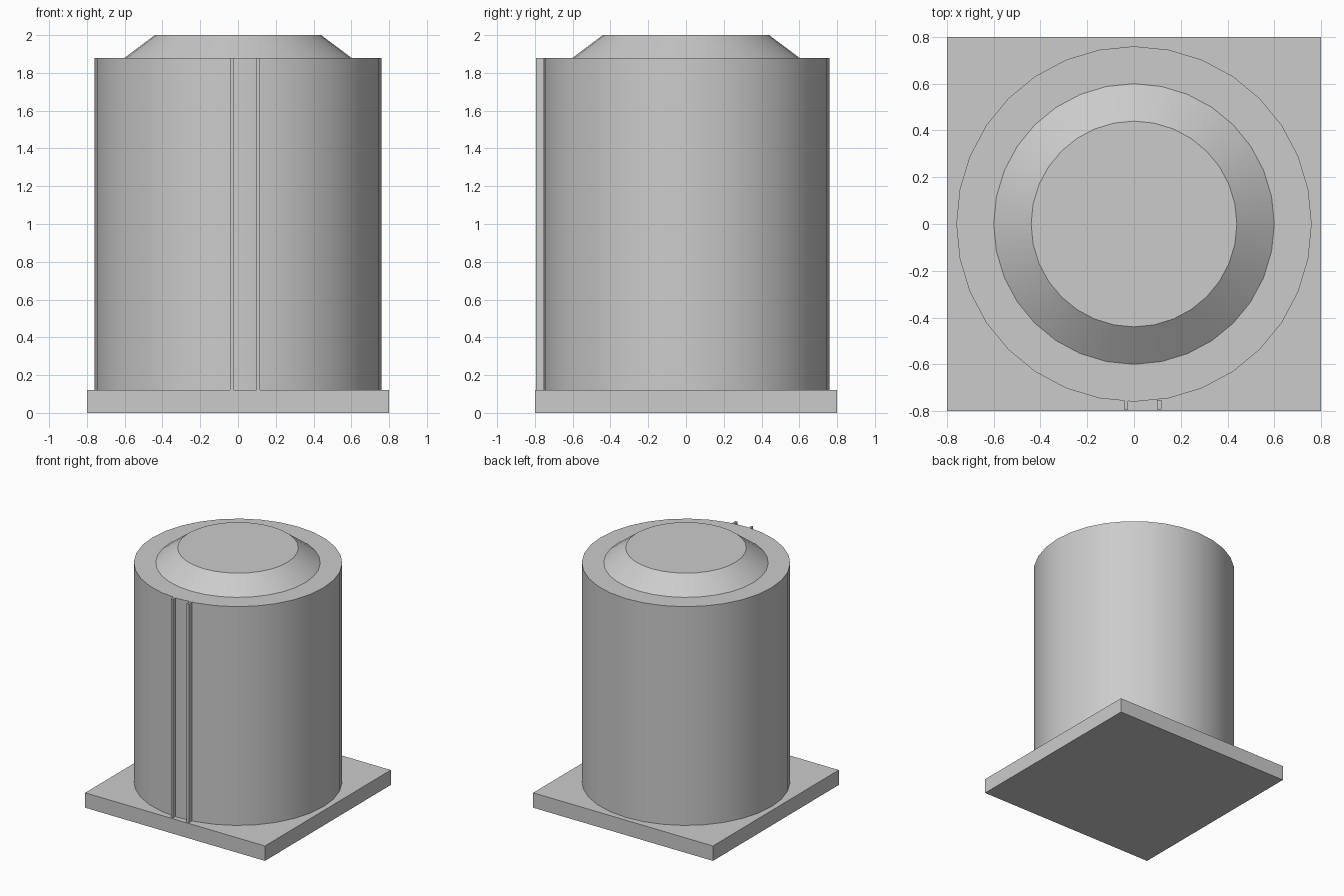
import bpy

if "Cube" in bpy.data.objects:
    bpy.data.objects.remove(bpy.data.objects["Cube"])

# One flat grey for the whole model
grey = bpy.data.materials.new("light_grey")
grey.diffuse_color = (0.6, 0.6, 0.6, 1)
grey.use_nodes = True
grey.node_tree.nodes["Principled BSDF"].inputs["Base Color"].default_value = grey.diffuse_color


def finish(name, smooth=False):
    ob = bpy.context.object
    ob.name = name
    ob.data.materials.append(grey)
    if smooth:
        bpy.ops.object.shade_smooth_by_angle(angle=0.52)
    return ob


def box(name, x0, x1, y0, y1, z0, z1):
    bpy.ops.mesh.primitive_cube_add(
        size=1, location=((x0 + x1) / 2, (y0 + y1) / 2, (z0 + z1) / 2))
    ob = bpy.context.object
    ob.scale = (x1 - x0, y1 - y0, z1 - z0)
    bpy.ops.object.transform_apply(location=False, rotation=False, scale=True)
    return finish(name)


def frustum(name, r0, r1, z0, z1):
    bpy.ops.mesh.primitive_cone_add(
        vertices=32, radius1=r0, radius2=r1, depth=z1 - z0,
        location=(0, 0, (z0 + z1) / 2))
    return finish(name, smooth=True)


# Square base slab
box("base_slab", -0.8, 0.8, -0.8, 0.8, 0, 0.12)

# Tank body and tapered lid
frustum("tank_body", 0.76, 0.76, 0.12, 1.88)
frustum("tapered_lid", 0.60, 0.44, 1.88, 2.0)

# Two thin vertical rails on the front
for side, x in (("left", -0.034), ("right", 0.108)):
    box(side + "_rail", x - 0.009, x + 0.009, -0.793, -0.752, 0.12, 1.88)
